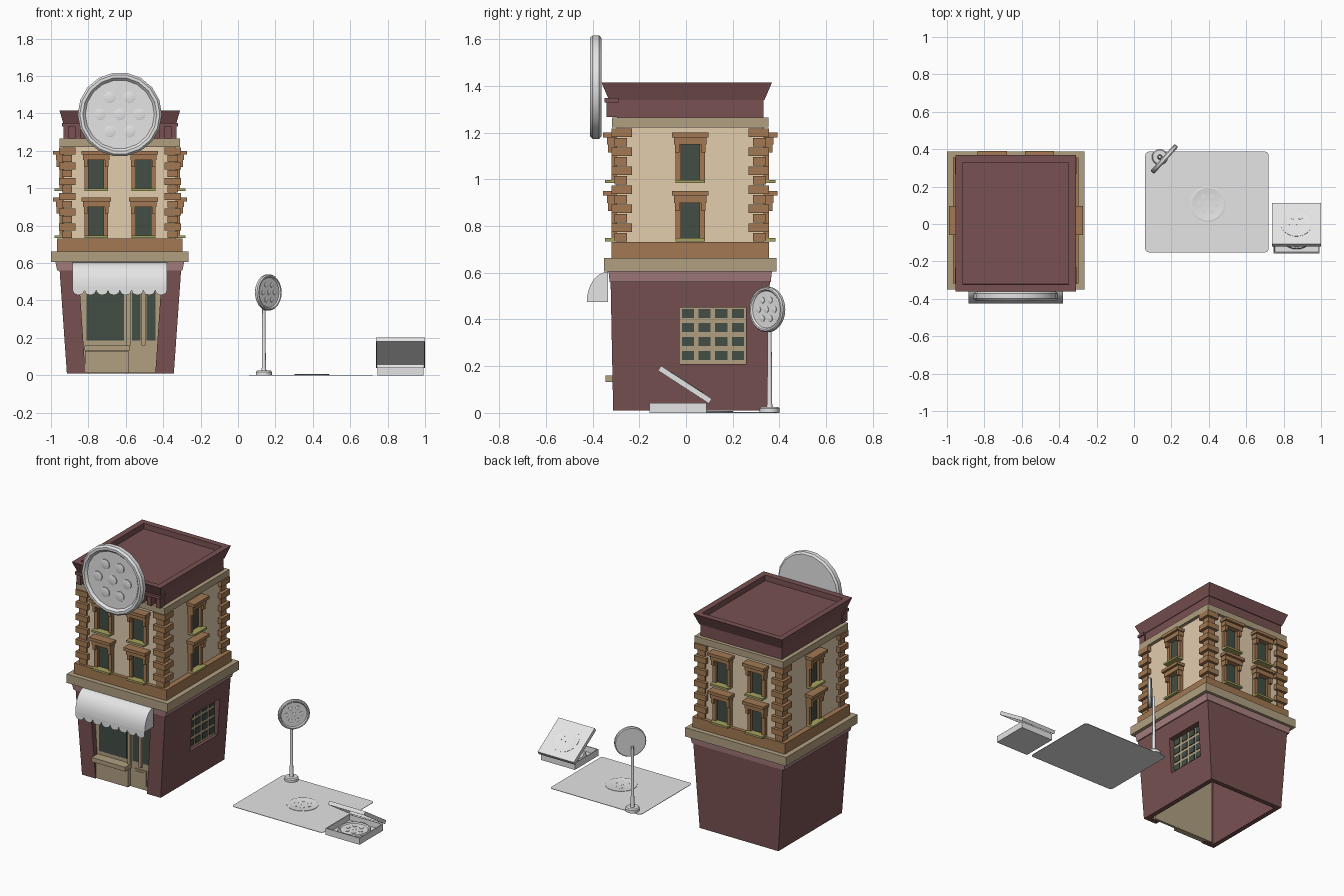
import bpy, bmesh, math
from mathutils import Matrix, Vector

if "Cube" in bpy.data.objects:
    bpy.data.objects.remove(bpy.data.objects["Cube"])

T, R = Matrix.Translation, Matrix.Rotation
I = Matrix.Identity(4)
CX, CY = -0.632, 0.018          # building centre


def material(name, rgb):
    m = bpy.data.materials.new(name)
    m.diffuse_color = (*rgb, 1)
    m.use_nodes = True
    m.node_tree.nodes["Principled BSDF"].inputs["Base Color"].default_value = m.diffuse_color
    return m


MAROON = material("maroon", (0.19, 0.082, 0.082))
PINK = material("dusty_pink", (0.40, 0.22, 0.22))
CREAM = material("cream", (0.76, 0.61, 0.42))
TAN = material("tan", (0.44, 0.35, 0.22))
BROWN = material("brown", (0.36, 0.19, 0.085))
GLASS = material("dark_glass", (0.055, 0.075, 0.06))
OLIVE = material("olive", (0.38, 0.36, 0.12))
GREY = material("light_grey", (0.78, 0.78, 0.78))


def finish(name, bm, mat, smooth=None, recalc=True):
    if recalc:
        bmesh.ops.recalc_face_normals(bm, faces=bm.faces[:])
    me = bpy.data.meshes.new(name)
    bm.to_mesh(me)
    bm.free()
    ob = bpy.data.objects.new(name, me)
    bpy.context.collection.objects.link(ob)
    if mat:
        me.materials.append(mat)
    if smooth:
        for p in me.polygons:
            p.use_smooth = True
        me.set_sharp_from_angle(angle=math.radians(smooth))
    return ob


def frustum(bm, z0, hx0, hy0, z1, hx1, hy1, M=I):
    """Four-sided tapered block; returns its bottom and top faces."""
    s = [(-1, -1), (1, -1), (1, 1), (-1, 1)]
    a = [bm.verts.new(M @ Vector((x * hx0, y * hy0, z0))) for x, y in s]
    b = [bm.verts.new(M @ Vector((x * hx1, y * hy1, z1))) for x, y in s]
    for i in range(4):
        j = (i + 1) % 4
        bm.faces.new((a[i], a[j], b[j], b[i]))
    return bm.faces.new(a[::-1]), bm.faces.new(b)


def box(bm, x0, x1, y0, y1, z0, z1, M=I):
    hx, hy = (x1 - x0) / 2, (y1 - y0) / 2
    return frustum(bm, z0, hx, hy, z1, hx, hy, M @ T(((x0 + x1) / 2, (y0 + y1) / 2, 0)))


def hollow(bm, face, rim, depth):
    """Sink a face inward, leaving a rim."""
    bm.normal_update()
    bmesh.ops.inset_individual(bm, faces=[face], thickness=rim)
    bmesh.ops.inset_individual(bm, faces=[face], thickness=0.002, depth=-depth)


def tier(name, mat, *dims, cy=CY):
    bm = bmesh.new()
    frustum(bm, *dims, M=T((CX, cy, 0)))
    return finish(name, bm, mat)


def lathe(bm, prof, n, M=I):
    rings = []
    for r, z in prof:
        k = n if r > 0 else 1
        rings.append([bm.verts.new(M @ Vector((r * math.cos(2 * math.pi * i / n),
                      r * math.sin(2 * math.pi * i / n), z))) for i in range(k)])
    for a, b in zip(rings, rings[1:]):
        for i in range(n):
            q = [a[i % len(a)], a[(i + 1) % len(a)], b[(i + 1) % len(b)], b[i % len(b)]]
            bm.faces.new(list(dict.fromkeys(q)))


def pizza(name, r, h, n, M):
    """Round disc with a raised crust and seven slices of topping."""
    bm = bmesh.new()
    f = h * 0.7
    lathe(bm, [(0, 0), (r * .95, 0), (r, h * .2), (r, h * .75), (r * .95, h), (r * .88, h),
               (r * .82, f), (0, f)], n, M)
    spots = [(0, 0)] + [(r * .47 * math.cos(k * math.pi / 3), r * .47 * math.sin(k * math.pi / 3)) for k in range(6)]
    for x, y in spots:
        lathe(bm, [(r * .14, f), (r * .14, f + h * .12), (r * .11, f + h * .16), (0, f + h * .16)], 12, M @ T((x, y, 0)))
    return finish(name, bm, GREY, 35)


# --- ground floor: hollow tapered shell with shopfront and side openings
bm = bmesh.new()
bottom, _ = frustum(bm, 0.01, 0.286, 0.33, 0.565, 0.325, 0.341, T((CX + .003, CY, 0)))
hollow(bm, bottom, 0.045, 0.54)
ground = finish("ground_floor", bm, MAROON)
bm = bmesh.new()
frustum(bm, -0.05, 0.183, 0.1, 0.54, 0.222, 0.1, T((CX + .003, -0.31, 0)))
box(bm, -0.45, -0.2, -0.027, 0.257, 0.21, 0.452)
cutter = finish("opening_cutter", bm, None)
cutter.hide_render = True
cutter.display_type = 'WIRE'
mod = ground.modifiers.new("openings", 'BOOLEAN')
mod.object, mod.operation, mod.solver = cutter, 'DIFFERENCE', 'EXACT'

# --- stacked upper tiers
tier("pink_band", PINK, 0.56, 0.335, 0.345, 0.607, 0.344, 0.35)
tier("ledge", TAN, 0.605, 0.367, 0.369, 0.663, 0.367, 0.369)
tier("base_course", BROWN, 0.663, 0.335, 0.337, 0.732, 0.335, 0.337)
tier("upper_walls", CREAM, 0.73, 0.30, 0.315, 1.225, 0.30, 0.315)
tier("top_band", TAN, 1.222, 0.322, 0.336, 1.265, 0.322, 0.336)
tier("frieze", MAROON, 1.265, 0.296, 0.313, 1.345, 0.296, 0.313)
bm = bmesh.new()
_, top = frustum(bm, 1.34, 0.30, 0.333, 1.415, 0.322, 0.365, T((CX, 0.003, 0)))
hollow(bm, top, 0.055, 0.035)
finish("cornice", bm, MAROON)

# --- brackets under the front cornice
bm = bmesh.new()
box(bm, CX - .31, CX + .31, -0.348, -0.29, 1.33, 1.348)
for i in range(10):
    x = CX - 0.288 + i * 0.064
    box(bm, x - .014, x + .014, -0.34, -0.29, 1.267, 1.335)
finish("cornice_brackets", bm, MAROON)

# --- quoins: alternating corner blocks
bm = bmesh.new()
for i in range(12):
    z = 0.733 + i * 0.0408
    ox, oy, w = ((.326, .338, .088), (.31, .325, .055))[(i + 1) % 2]
    for sx in (-1, 1):
        for sy in (-1, 1):
            x, y = CX + sx * (ox - w / 2), CY + sy * (oy - w / 2)
            box(bm, x - w / 2, x + w / 2, y - w / 2, y + w / 2, z, z + 0.037)
finish("quoins", bm, BROWN)

# --- upper windows on all four sides
frames, panes, sills = bmesh.new(), bmesh.new(), bmesh.new()
for k, half, cols in ((0, .315, (-.126, .126)), (1, .30, (0,)), (2, .315, (-.126, .126)), (3, .30, (0,))):
    for c in cols:
        for z in (0.735, 0.985):
            M = T((CX, CY, 0)) @ R(k * math.pi / 2, 4, 'Z') @ T((c, -half, z))
            box(frames, -.078, .078, -.058, 0, .195, .215, M)      # hood
            box(frames, -.07, .07, -.042, 0, .165, .195, M)        # lintel
            for s in (-1, 1):
                box(frames, s * .052 - .012, s * .052 + .012, -.022, 0, .012, .165, M)
                box(frames, s * .056 - .01, s * .056 + .01, -.038, 0, .13, .165, M)
            box(panes, -.041, .041, -.005, 0, .012, .166, M)
            box(sills, -.064, .064, -.05, 0, 0, .013, M)
finish("window_surrounds", frames, BROWN)
finish("window_panes", panes, GLASS)
finish("window_sills", sills, OLIVE)

# --- shopfront
bm = bmesh.new()
box(bm, -0.862, -0.40, -0.282, -0.266, 0.012, 0.54)
box(bm, -0.818, -0.585, -0.306, -0.28, 0.012, 0.13)
box(bm, -0.822, -0.578, -0.345, -0.28, 0.132, 0.16)
for x in (-0.585, -0.505):
    box(bm, x - .01, x + .01, -0.298, -0.28, 0.16, 0.54)
box(bm, -0.555, -0.465, -0.288, -0.28, 0.04, 0.14)
box(bm, -0.54, -0.48, -0.292, -0.28, 0.052, 0.128)
finish("shopfront", bm, TAN)
bm = bmesh.new()
for x0, x1 in ((-.81, -.61), (-.567, -.522), (-.488, -.44)):
    box(bm, x0, x1, -0.287, -0.28, 0.185, 0.53)
finish("shopfront_glass", bm, GLASS)

# --- lattice window on the right side
bm = bmesh.new()
box(bm, -0.365, -0.35, -0.03, 0.26, 0.207, 0.455)
finish("lattice_frame", bm, TAN)
bm = bmesh.new()
for i in range(4):
    for j in range(4):
        y, z = 0.008 + i * 0.0715, 0.246 + j * 0.06
        box(bm, -0.352, -0.345, y - .026, y + .026, z - .02, z + .02)
finish("lattice_panes", bm, GLASS)

# --- awning with scalloped edge
bm = bmesh.new()
X0, X1, N = -0.884, -0.380, 8
arc = [(-.333 - .092 * math.sin(i / N * math.pi / 2), .475 + .13 * math.cos(i / N * math.pi / 2)) for i in range(N + 1)]
L = [bm.verts.new((X0, y, z)) for y, z in arc]
Rr = [bm.verts.new((X1, y, z)) for y, z in arc]
for i in range(N):
    bm.faces.new((L[i], L[i + 1], Rr[i + 1], Rr[i]))
bm.faces.new([bm.verts.new((X0, -.333, .475))] + L[::-1])
bm.faces.new(Rr + [bm.verts.new((X1, -.333, .475))])
w = (X1 - X0) / 8
for i in range(8):
    c = X0 + (i + .5) * w
    low = [(c - w / 2 * math.cos(a * math.pi / 6), .455 - .026 * math.sin(a * math.pi / 6)) for a in range(7)]
    pts = [(c + w / 2, .475), (c - w / 2, .475)]
    bm.faces.new([bm.verts.new((x, -.425, z)) for x, z in low + pts])
finish("awning", bm, GREY, 40, recalc=False)

# --- round roof sign
pizza("roof_sign", 0.225, 0.05, 18, T((CX, -0.362, 1.395)) @ R(math.pi / 2, 4, 'X'))

# --- standing round sign on a post
bm = bmesh.new()
lathe(bm, [(0, 0), (.043, 0), (.043, .018), (.037, .025), (.014, .025), (.011, .04), (.008, .42), (0, .42)],
      16, T((0.138, 0.358, 0)))
finish("sign_post", bm, GREY, 40)
turn = R(math.radians(48), 4, 'Z') @ R(math.pi / 2, 4, 'X')
pizza("post_sign", 0.097, 0.026, 24, T((0.162, 0.348, 0.443)) @ turn @ T((0, 0, -.013)))

# --- flat sheet with a printed disc
bm = bmesh.new()
corners = [(.70, .367, 0), (.08, .367, 90), (.08, -.132, 180), (.70, -.132, 270)]
pts = [(x + .02 * math.cos(math.radians(a + d)), y + .02 * math.sin(math.radians(a + d)))
       for x, y, a in corners for d in (0, 30, 60, 90)]
f = bm.faces.new([bm.verts.new((x, y, 0)) for x, y in pts])
e = bmesh.ops.extrude_face_region(bm, geom=[f])
bmesh.ops.translate(bm, vec=(0, 0, .003), verts=[v for v in e["geom"] if isinstance(v, bmesh.types.BMVert)])
finish("sheet", bm, GREY)
pizza("sheet_disc", 0.095, 0.005, 28, T((0.395, 0.107, .003)))

# --- open takeaway box: tray, contents and raised lid
bm = bmesh.new()
_, top = box(bm, 0.746, 0.993, -0.157, 0.088, 0, 0.043)
hollow(bm, top, 0.008, 0.036)
finish("box_tray", bm, GREY)
pizza("box_pizza", 0.1, 0.022, 28, T((0.87, -0.035, 0.007)))
LID = T((0.869, 0.098, 0.04)) @ R(math.radians(-33), 4, 'X')
bm = bmesh.new()
low, _ = box(bm, -.131, .131, -.26, 0, 0, .024, LID)
hollow(bm, low, 0.006, 0.019)
finish("box_lid", bm, GREY)
pizza("lid_disc", 0.085, 0.003, 28, LID @ T((0, -.127, .024)))
